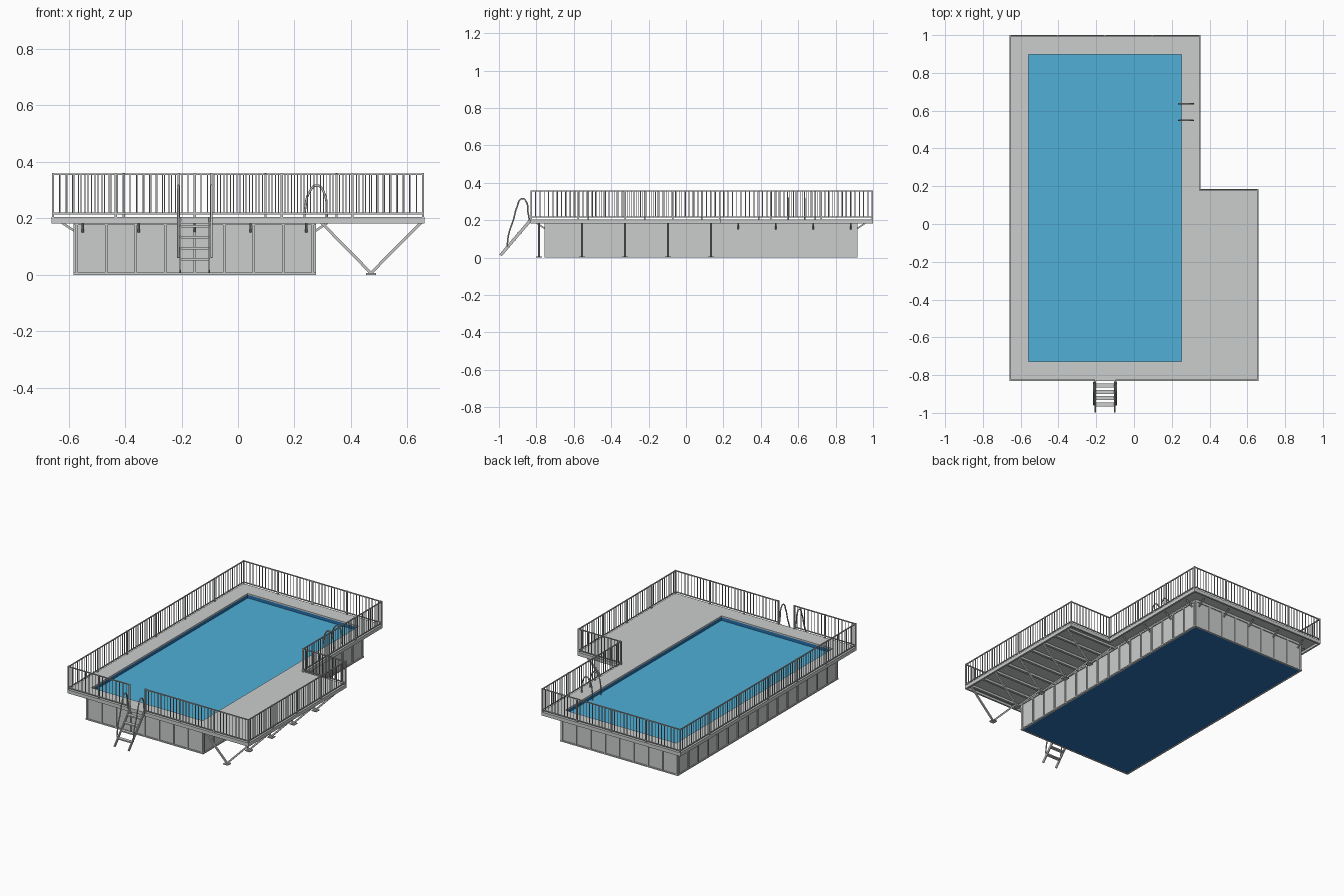
import bpy
import bmesh
from mathutils import Matrix, Vector

old = bpy.data.objects.get("Cube")
if old:
    bpy.data.objects.remove(old, do_unlink=True)


def material(name, rgb):
    m = bpy.data.materials.new(name)
    m.use_nodes = True
    m.diffuse_color = (*rgb, 1)
    node = next(n for n in m.node_tree.nodes if n.type == 'BSDF_PRINCIPLED')
    node.inputs["Base Color"].default_value = (*rgb, 1)
    return m


PANEL = material("panel grey", (0.6, 0.61, 0.61))
STEEL = material("steel grey", (0.55, 0.555, 0.555))
WATER = material("water blue", (0.079, 0.43, 0.68))
LINER = material("liner navy", (0.02, 0.165, 0.43))


def finish(bm, name, *mats):
    mesh = bpy.data.meshes.new(name)
    bmesh.ops.recalc_face_normals(bm, faces=bm.faces)
    bm.to_mesh(mesh)
    bm.free()
    obj = bpy.data.objects.new(name, mesh)
    for m in mats:
        mesh.materials.append(m)
    bpy.context.collection.objects.link(obj)
    return obj


def box(bm, lo, hi):
    lo, hi = Vector(lo), Vector(hi)
    size = Matrix.Diagonal((*(hi - lo), 1))
    bmesh.ops.create_cube(bm, size=1, matrix=Matrix.Translation((lo + hi) / 2) @ size)


def bar(bm, a, b, w, h=None):
    """Rectangular bar from a to b."""
    a, b = Vector(a), Vector(b)
    d = b - a
    rot = d.to_track_quat('Z', 'Y').to_matrix().to_4x4()
    size = Matrix.Diagonal((w, h or w, d.length, 1))
    bmesh.ops.create_cube(bm, size=1, matrix=Matrix.Translation((a + b) / 2) @ rot @ size)


def tube(name, pts, r):
    cu = bpy.data.curves.new(name, 'CURVE')
    cu.dimensions = '3D'
    cu.bevel_depth = r
    cu.bevel_resolution = 2
    cu.resolution_u = 6
    cu.use_fill_caps = True
    sp = cu.splines.new('BEZIER')
    sp.bezier_points.add(len(pts) - 1)
    for bp, p in zip(sp.bezier_points, pts):
        bp.co = p
        bp.handle_left_type = bp.handle_right_type = 'AUTO'
    cu.materials.append(STEEL)
    obj = bpy.data.objects.new(name, cu)
    bpy.context.collection.objects.link(obj)


# Main dimensions
X0, X1, X2 = -0.66, 0.353, 0.66      # deck left, main right, terrace right
Y0, Y1, Y2 = -0.832, 0.185, 1.0      # deck front, terrace back, deck back
PX0, PX1, PY0, PY1 = -0.558, 0.251, -0.727, 0.898   # pool opening
WX0, WX1, WY0, WY1 = -0.576, 0.27, -0.75, 0.91  # pool wall outside
DECK, UNDER, TOP = 0.205, 0.182, 0.359

# Deck floor: a grid without the pool and the notch, then thickened
xs, ys = (X0, PX0, PX1, X1, X2), (Y0, PY0, Y1, PY1, Y2)
bm = bmesh.new()
for i in range(4):
    for j in range(4):
        if (i == 1 and j in (1, 2)) or (i == 3 and j > 1):
            continue
        corners = ((i, j), (i + 1, j), (i + 1, j + 1), (i, j + 1))
        bm.faces.new([bm.verts.new((xs[a], ys[b], DECK)) for a, b in corners])
bmesh.ops.remove_doubles(bm, verts=bm.verts, dist=1e-4)
ext = bmesh.ops.extrude_face_region(bm, geom=list(bm.faces))
bmesh.ops.translate(bm, vec=(0, 0, -0.009),
                    verts=[v for v in ext["geom"] if isinstance(v, bmesh.types.BMVert)])
finish(bm, "deck_floor", PANEL)

# Deck rim beam around the outline
bm = bmesh.new()
t = 0.012
box(bm, (X0, Y0, UNDER), (X2, Y0 + t, DECK - .001))
box(bm, (X2 - t, Y0, UNDER), (X2, Y1, DECK - .001))
box(bm, (X1, Y1 - t, UNDER), (X2, Y1, DECK - .001))
box(bm, (X1 - t, Y1 - t, UNDER), (X1, Y2, DECK - .001))
box(bm, (X0, Y2 - t, UNDER), (X1, Y2, DECK - .001))
box(bm, (X0, Y0, UNDER), (X0 + t, Y2, DECK - .001))
finish(bm, "deck_rim", PANEL)

# Joists under the terrace
bm = bmesh.new()
for k in range(9):
    y = -0.786 + 0.115 * k
    box(bm, (WX1, y - .008, UNDER), (X2 - t, y + .008, DECK - .008))
finish(bm, "terrace_joists", STEEL)

# Pool walls: a ring with the liner colour on its inner faces
bm = bmesh.new()
loops = []
for x0, x1, y0, y1 in ((WX0, WX1, WY0, WY1), (PX0, PX1, PY0, PY1)):
    for z in (0.002, 0.197):
        loops.append([bm.verts.new((x, y, z)) for x, y in
                      ((x0, y0), (x1, y0), (x1, y1), (x0, y1))])
for a, b, mat in ((0, 1, 0), (2, 3, 1), (0, 2, 0), (1, 3, 0)):
    for k in range(4):
        n = (k + 1) % 4
        f = bm.faces.new((loops[a][k], loops[a][n], loops[b][n], loops[b][k]))
        f.material_index = mat
finish(bm, "pool_walls", PANEL, LINER)

# Wall ribs with top and bottom bands
bm = bmesh.new()
p, w = 0.006, 0.005
for k in range(9):
    x = WX0 + w + (WX1 - WX0 - 2 * w) * k / 8
    for y0, y1 in ((WY0 - p, WY0), (WY1, WY1 + p)):
        box(bm, (x - w, y0, 0), (x + w, y1, UNDER))
for k in range(17):
    y = WY0 + w + (WY1 - WY0 - 2 * w) * k / 16
    for x0, x1 in ((WX0 - p, WX0), (WX1, WX1 + p)):
        box(bm, (x0, y - w, 0), (x1, y + w, UNDER))
for z0, z1 in ((0, 0.008), (UNDER - .006, UNDER + .004)):
    for y0, y1 in ((WY0 - p, WY0 + p), (WY1 - p, WY1 + p)):
        box(bm, (WX0 - p, y0, z0), (WX1 + p, y1, z1))
    for x0, x1 in ((WX0 - p, WX0 + p), (WX1 - p, WX1 + p)):
        box(bm, (x0, WY0 - p, z0), (x1, WY1 + p, z1))
finish(bm, "wall_frame", PANEL)

# Pool floor and water
bm = bmesh.new()
box(bm, (WX0 + p, WY0 + p, 0.001), (WX1 - p, WY1 - p, 0.008))
finish(bm, "pool_floor", LINER)
bm = bmesh.new()
box(bm, (PX0, PY0, 0.165), (PX1, PY1, 0.175))
finish(bm, "water", WATER)

# Railing: runs of posts, top and bottom rails and balusters
GAP0, GAP1 = -0.21, -0.095
i = 0.0045
L, R, M, F, N, B = X0 + i, X2 - i, X1 - i, Y0 + i, Y1 - i, Y2 - i
runs = [((L, F), (GAP0, F), 2), ((GAP1, F), (R, F), 3), ((R, F), (R, N), 4),
        ((R, N), (M, N), 1), ((M, N), (M, B), 3), ((M, B), (L, B), 4), ((L, B), (L, F), 6)]
posts, rails, balusters = bmesh.new(), bmesh.new(), bmesh.new()
up = Vector((0, 0, 1))
for a, b, count in runs:
    a, b = Vector((*a, 0)), Vector((*b, 0))
    for z in (0.217, TOP - .003):
        bar(rails, a + up * z, b + up * z, 0.006)
    for k in range(count + 1):
        q = a.lerp(b, k / count)
        bar(posts, q + up * UNDER, q + up * (TOP + .001), 0.008)
    n = count * max(1, round((b - a).length / count / 0.0235))
    for k in range(1, n):
        if k % (n // count):
            q = a.lerp(b, k / n)
            bar(balusters, q + up * 0.217, q + up * (TOP - .004), 0.0035)
finish(posts, "railing_posts", STEEL)
finish(rails, "railing_rails", STEEL)
finish(balusters, "railing_balusters", STEEL)

# V supports under the terrace
bm = bmesh.new()
for k in range(5):
    y = -0.786 + 0.23 * k
    for x in (0.295, 0.648):
        bar(bm, (0.471, y, 0.006), (x, y, UNDER + .003), 0.01)
    box(bm, (0.454, y - .017, 0), (0.488, y + .017, 0.006))
finish(bm, "terrace_supports", STEEL)

# Diagonal brackets under the walkway
bm = bmesh.new()
for k in range(5):
    x = -0.55 + 0.198 * k
    for y, s in ((WY0, -1), (WY1, 1)):
        bar(bm, (x, y, 0.153), (x, y + s * 0.05, UNDER + .004), 0.008)
for k in range(9):
    y = -0.72 + 0.2 * k
    bar(bm, (WX0, y, 0.153), (WX0 - 0.05, y, UNDER + .004), 0.008)
    if y > Y1:
        bar(bm, (WX1, y, 0.153), (WX1 + 0.05, y, UNDER + .004), 0.008)
finish(bm, "walkway_brackets", STEEL)

# Entry stairs
foot, head = Vector((0, -0.992, 0.012)), Vector((0, Y0, 0.2))
bm = bmesh.new()
for x in (-0.205, -0.102):
    side = Vector((x, 0, 0))
    bar(bm, foot + side, head + side, 0.006, 0.016)
finish(bm, "stair_stringers", STEEL)
bm = bmesh.new()
for k in range(4):
    c = foot.lerp(head, 0.23 + 0.207 * k)
    box(bm, (-0.205, c.y - .011, c.z - .004), (-0.102, c.y + .011, c.z + .004))
finish(bm, "stair_treads", PANEL)
grip = [(-0.957, 0.06), (-0.947, 0.13), (-0.922, 0.205), (-0.904, 0.27), (-0.876, 0.316),
        (-0.852, 0.295), (-0.846, 0.25), (-0.837, 0.2)]
for side, x in (("right", -0.212), ("left", -0.094)):
    tube("stair_handrail_" + side, [(x, y, z) for y, z in grip], 0.004)

# Pool ladder grab rails
arch = [(0.236, 0.165), (0.238, 0.235), (0.254, 0.295), (0.28, 0.317), (0.305, 0.29), (0.315, 0.203)]
for side, y in (("front", 0.548), ("back", 0.636)):
    tube("pool_grab_rail_" + side, [(x, y, z) for x, z in arch], 0.004)
